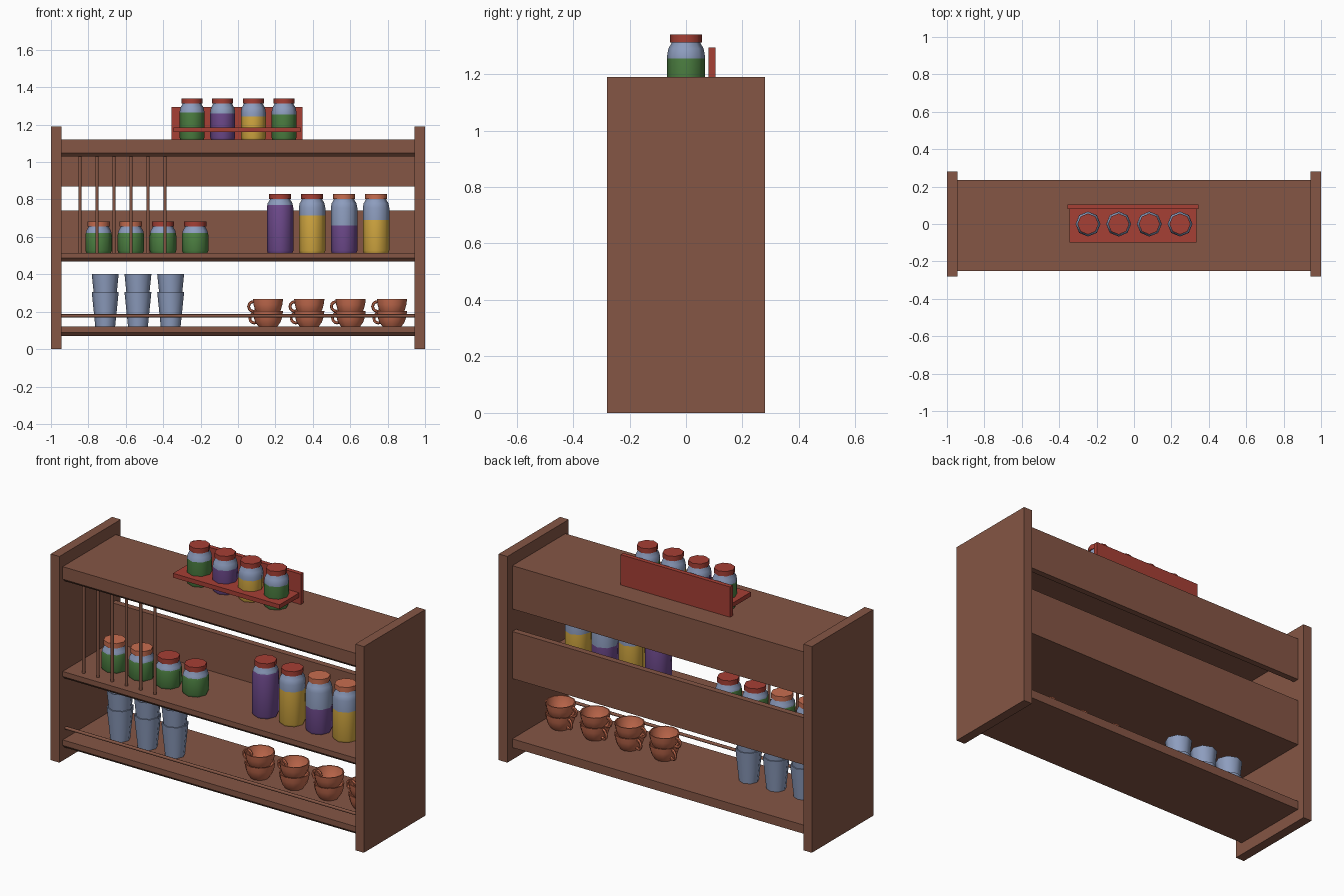
import bpy, bmesh, math
from mathutils import Matrix

if "Cube" in bpy.data.objects:
    bpy.data.objects.remove(bpy.data.objects["Cube"])


def material(name, rgb):
    m = bpy.data.materials.new(name)
    m.use_nodes = True
    m.diffuse_color = (*rgb, 1)
    m.node_tree.nodes["Principled BSDF"].inputs["Base Color"].default_value = (*rgb, 1)
    return m


WOOD = material("brown wood", (0.235, 0.093, 0.059))
RED = material("red paint", (0.38, 0.05, 0.035))
CLAY = material("orange clay", (0.58, 0.155, 0.08))
GLASS = material("blue glass", (0.27, 0.34, 0.52))
GREEN = material("green filling", (0.075, 0.22, 0.055))
PURPLE = material("purple filling", (0.16, 0.07, 0.27))
YELLOW = material("yellow filling", (0.68, 0.41, 0.055))
round_parts = []


def add_object(name, bm, *mats):
    bmesh.ops.recalc_face_normals(bm, faces=bm.faces)
    mesh = bpy.data.meshes.new(name)
    bm.to_mesh(mesh)
    bm.free()
    for m in mats:
        mesh.materials.append(m)
    ob = bpy.data.objects.new(name, mesh)
    bpy.context.collection.objects.link(ob)
    return ob


def box(name, x, y, z, mat):
    """Box from (min, max) pairs."""
    bm = bmesh.new()
    bmesh.ops.create_cube(bm, size=1)
    for v in bm.verts:
        v.co = [a[0] if c < 0 else a[1] for c, a in zip(v.co, (x, y, z))]
    return add_object(name, bm, mat)


def lathe(name, profile, loc, mats, sides=8, split=None):
    """Revolve (radius, height) points; faces below split use the second material."""
    bm = bmesh.new()
    rings = []
    for r, z in profile:
        if r == 0:
            rings.append([bm.verts.new((0, 0, z))] * sides)
        else:
            rings.append([bm.verts.new((r * math.cos(a), r * math.sin(a), z))
                          for a in (math.tau * i / sides for i in range(sides))])
    for low, high in zip(rings, rings[1:]):
        for i in range(sides):
            j = (i + 1) % sides
            corners = list(dict.fromkeys((low[i], low[j], high[j], high[i])))
            face = bm.faces.new(corners)
            if split is not None and face.calc_center_median().z < split:
                face.material_index = 1
    ob = add_object(name, bm, *mats)
    ob.location = loc
    round_parts.append(ob)
    return ob


def rod(name, start, length, radius, axis="Z"):
    ob = lathe(name, [(0, 0), (radius, 0), (radius, length), (0, length)], start, [WOOD])
    if axis == "X":
        ob.rotation_euler.y = math.pi / 2
    return ob


def jar(name, x, y, z, height, radius, fill, filling, lid):
    neck, shoulder = height - 0.028, height - 0.075
    curve = [(0, 0), (radius * 0.93, 0), (radius, 0.012)]
    upper = [(radius, shoulder), (radius * 0.93, shoulder + 0.025), (radius * 0.75, neck)]
    # Insert a ring where the filling ends
    if fill < shoulder:
        curve += [(radius, fill)] + upper
    else:
        t = (fill - shoulder) / 0.025
        curve += [upper[0], (radius * (1 - 0.07 * t), fill)] + upper[1:]
    curve += [(radius * 0.75, height - 0.005), (0, height - 0.005)]
    lathe(name, curve, (x, y, z), [GLASS, filling], split=fill)
    r = radius * 0.84
    lathe(name + "_lid", [(0, neck), (r, neck), (r, height), (0, height)], (x, y, z), [lid])


def shelf(name, low, high):
    """Board with a chamfered lower front edge."""
    ob = box(name, (-0.945, 0.945), (-0.25, 0.235), (low, high), WOOD)
    bm = bmesh.new()
    bm.from_mesh(ob.data)
    edge = [e for e in bm.edges if all(v.co.y < 0 and v.co.z < (low + high) / 2 for v in e.verts)]
    bmesh.ops.bevel(bm, geom=edge, offset=0.018, segments=1, affect="EDGES")
    bm.to_mesh(ob.data)
    bm.free()


# Frame: sides, shelves and back boards
for name, s in (("left_side", 1), ("right_side", -1)):
    box(name, sorted((s * 0.945, s)), (-0.28, 0.28), (0, 1.19), WOOD)
for name, low, high in (("bottom_shelf", 0.07, 0.12), ("middle_shelf", 0.468, 0.515), ("top_shelf", 1.03, 1.12)):
    shelf(name, low, high)
box("upper_back_board", (-0.945, 0.945), (0.2, 0.235), (0.87, 1.04), WOOD)
box("middle_back_board", (-0.945, 0.945), (0.2, 0.235), (0.5, 0.74), WOOD)

# Plate divider rods and the front guard rail
for i in range(6):
    rod(f"divider_rod_{i + 1}", (-0.845 + i * 0.091, -0.2, 0.51), 0.53, 0.009)
rod("guard_rail", (-0.945, -0.22, 0.178), 1.89, 0.009, "X")

# Spice rack with its jars
box("rack_back", (-0.355, 0.345), (0.08, 0.105), (1.12, 1.295), RED)
box("rack_tray", (-0.345, 0.335), (-0.1, 0.082), (1.16, 1.185), RED)
for i, (filling, fill) in enumerate(((GREEN, 0.145), (PURPLE, 0.14), (YELLOW, 0.125), (GREEN, 0.135))):
    jar(f"spice_jar_{i + 1}", -0.246 + i * 0.164, 0, 1.12, 0.22, 0.067, fill, filling, RED)

# Short and tall jars on the middle shelf
for i, lid in enumerate((CLAY, CLAY, RED, RED)):
    jar(f"short_jar_{i + 1}", -0.745 + i * 0.172, -0.06, 0.515, 0.168, 0.071, 0.105, GREEN, lid)
tall = ((PURPLE, 0.255, RED), (YELLOW, 0.2, RED), (PURPLE, 0.145, CLAY), (YELLOW, 0.175, CLAY))
for i, (filling, fill, lid) in enumerate(tall):
    jar(f"tall_jar_{i + 1}", 0.225 + i * 0.171, -0.07, 0.515, 0.315, 0.071, fill, filling, lid)

# Stacked tumblers
TUMBLER = [(0, 0), (0.053, 0), (0.072, 0.185), (0.066, 0.185), (0.048, 0.012), (0, 0.012)]
for i in range(3):
    for level, part in enumerate(("lower", "upper")):
        lathe(f"{part}_tumbler_{i + 1}", TUMBLER, (-0.71 + i * 0.175, -0.06, 0.12 + level * 0.097), [GLASS])

# Stacked mugs with ring handles
MUG = [(0, 0), (0.05, 0), (0.068, 0.025), (0.077, 0.055), (0.081, 0.085),
       (0.075, 0.085), (0.068, 0.05), (0.05, 0.015), (0, 0.012)]
for i in range(4):
    for level, turn in enumerate((160, 180)):
        x, y, z = 0.16 + i * 0.221, -0.03, 0.12 + level * 0.062
        part = ("lower", "upper")[level]
        lathe(f"{part}_mug_{i + 1}", MUG, (x, y, z), [CLAY], sides=12)
        a = math.radians(turn)
        bpy.ops.mesh.primitive_torus_add(
            major_segments=12, minor_segments=6, major_radius=0.026, minor_radius=0.008,
            location=(x + 0.077 * math.cos(a), y + 0.077 * math.sin(a), z + 0.046),
            rotation=(math.pi / 2, 0, a))
        handle = bpy.context.object
        handle.name = f"{part}_mug_handle_{i + 1}"
        handle.data.materials.append(CLAY)
        round_parts.append(handle)

# Smooth shading on all turned parts
bpy.ops.object.select_all(action="DESELECT")
for ob in round_parts:
    ob.select_set(True)
bpy.context.view_layer.objects.active = round_parts[0]
bpy.ops.object.shade_smooth_by_angle(angle=math.radians(50))
